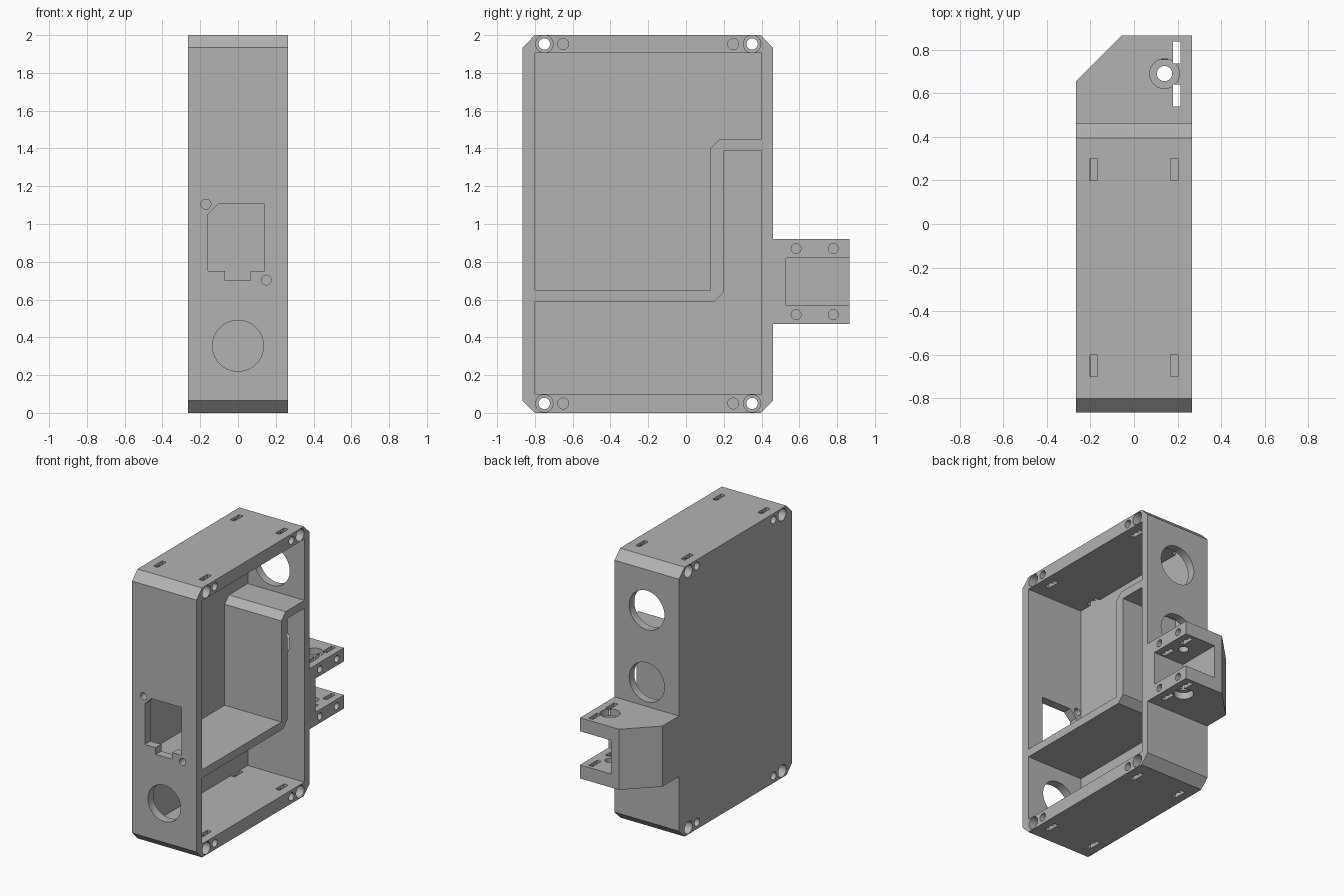
import bpy
import bmesh
from math import cos, sin, tau

if "Cube" in bpy.data.objects:
    bpy.data.objects.remove(bpy.data.objects["Cube"], do_unlink=True)

grey = bpy.data.materials.new("matte_grey")
grey.use_nodes = True
grey.diffuse_color = (0.45, 0.45, 0.45, 1)
grey.node_tree.nodes["Principled BSDF"].inputs["Base Color"].default_value = (0.45, 0.45, 0.45, 1)

# Maps (profile u, profile v, depth) to x, y, z for each extrusion axis
PLACE = {
    "x": lambda u, v, d: (d, u, v),
    "y": lambda u, v, d: (u, d, v),
    "z": lambda u, v, d: (u, v, d),
}


def prism(name, axis, points, start, end):
    """Extrude a 2D profile along an axis."""
    bm = bmesh.new()
    low = [bm.verts.new(PLACE[axis](u, v, start)) for u, v in points]
    high = [bm.verts.new(PLACE[axis](u, v, end)) for u, v in points]
    bm.faces.new(low)
    bm.faces.new(high)
    n = len(points)
    for i in range(n):
        j = (i + 1) % n
        bm.faces.new((low[i], low[j], high[j], high[i]))
    bmesh.ops.recalc_face_normals(bm, faces=bm.faces)
    mesh = bpy.data.meshes.new(name)
    bm.to_mesh(mesh)
    bm.free()
    mesh.materials.append(grey)
    obj = bpy.data.objects.new(name, mesh)
    bpy.context.collection.objects.link(obj)
    return obj


def rect(u0, u1, v0, v1):
    return [(u0, v0), (u1, v0), (u1, v1), (u0, v1)]


def circle(u, v, r, n=40):
    return [(u + r * cos(tau * i / n), v + r * sin(tau * i / n)) for i in range(n)]


W = 0.265           # half width of the case
FRONT, BACK = -0.865, 0.46
C = 0.065           # wall thickness and corner chamfer

# Case shell with chamfered corners
case = prism("electronics_case", "x", [
    (FRONT, C), (FRONT + C, 0), (BACK - C, 0), (BACK, C),
    (BACK, 2 - C), (BACK - C, 2), (FRONT + C, 2), (FRONT, 2 - C)], -W, W)

helpers = []


def combine(obj, operation="DIFFERENCE"):
    mod = case.modifiers.new(obj.name, "BOOLEAN")
    mod.operation = operation
    mod.solver = "EXACT"
    mod.object = obj
    obj.hide_render = True
    helpers.append(obj)


def cut(axis, points, start, end):
    combine(prism("cutter", axis, points, start, end))


# Rear mounting bracket
combine(prism("rear_bracket", "z", [
    (-W, 0.43), (W, 0.43), (W, 0.865), (-0.055, 0.865), (-W, 0.655)], 0.47, 0.92), "UNION")

# Two compartments, leaving a stepped partition between them
cut("x", [(-0.8, 0.65), (0.13, 0.65), (0.13, 1.4), (0.18, 1.45),
          (0.4, 1.45), (0.4, 1.905), (-0.8, 1.905)], -W + C, 0.3)
cut("x", [(-0.8, 0.1), (0.4, 0.1), (0.4, 1.39), (0.2, 1.39),
          (0.2, 0.64), (0.15, 0.59), (-0.8, 0.59)], -W + C, 0.3)

# Front connector window, its screw holes and the cable hole
cut("y", [(-0.16, 0.75), (-0.07, 0.75), (-0.07, 0.7), (0.065, 0.7), (0.065, 0.75),
          (0.14, 0.75), (0.14, 1.105), (-0.105, 1.105), (-0.16, 1.05)], -0.9, -0.77)
for x, z, r in [(-0.17, 1.105, 0.026), (0.15, 0.703, 0.026), (0, 0.355, 0.135)]:
    cut("y", circle(x, z, r), -0.9, -0.77)

# Rear cable holes
for z in (1.1, 1.635):
    cut("y", circle(0, z, 0.145), 0.37, 0.5)

# Corner screw holes with counterbores, and blind holes with nut slots
for z, z0, z1 in [(0.05, -0.05, 0.12), (1.953, 1.88, 2.05)]:
    for y, y_blind in [(-0.75, -0.65), (0.35, 0.25)]:
        cut("x", circle(y, z, 0.03), -0.3, 0.3)
        for s in (-1, 1):
            cut("x", circle(y, z, 0.046), s * 0.2, s * 0.3)
            cut("x", circle(y_blind, z, 0.029), s * 0.13, s * 0.3)
            cut("z", rect(s * 0.185 - 0.017, s * 0.185 + 0.017,
                          y_blind - 0.05, y_blind + 0.05), z0, z1)

# Bracket channel, pivot hole, counterbores, nut slots and side holes
cut("x", rect(0.53, 0.9, 0.57, 0.82), 0.01, 0.3)
cut("z", circle(0.14, 0.69, 0.035), 0.4, 1)
for z0, z1 in [(0.4, 0.52), (0.87, 1)]:
    cut("z", circle(0.14, 0.69, 0.068), z0, z1)
for y in (0.59, 0.787):
    cut("z", rect(0.18, 0.214, y - 0.05, y + 0.05), 0.4, 1)
    for z in (0.52, 0.87):
        cut("x", circle(y - 0.007, z, 0.026), 0.11, 0.3)

# Bake the cuts and remove the helpers
graph = bpy.context.evaluated_depsgraph_get()
baked = bpy.data.meshes.new_from_object(case.evaluated_get(graph))
case.modifiers.clear()
case.data = baked
for obj in helpers:
    bpy.data.objects.remove(obj, do_unlink=True)

bpy.ops.object.select_all(action="DESELECT")
case.select_set(True)
bpy.context.view_layer.objects.active = case
bpy.ops.object.shade_smooth_by_angle(angle=0.5)
